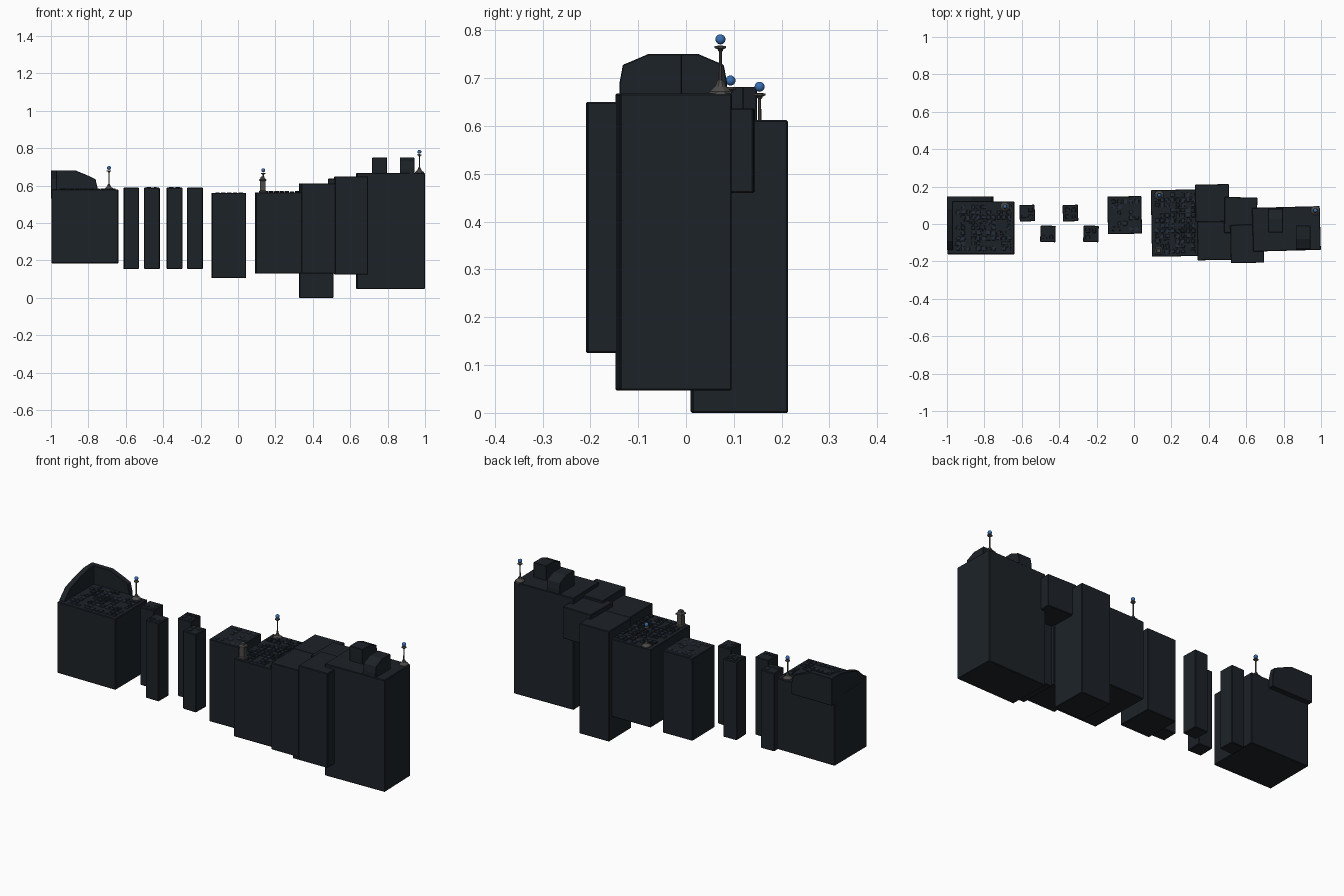
import bpy, bmesh, math, random
from mathutils import Matrix, Vector

if "Cube" in bpy.data.objects:
    bpy.data.objects.remove(bpy.data.objects["Cube"])
random.seed(4)


def mat(name, c):
    m = bpy.data.materials.new(name)
    m.diffuse_color = (*c, 1)
    m.use_nodes = True
    m.node_tree.nodes["Principled BSDF"].inputs["Base Color"].default_value = m.diffuse_color
    return m


ROCK = mat("dark_rock", (0.012, 0.016, 0.021))
TILE = mat("blue_tile", (0.018, 0.027, 0.042))
STONE = mat("grey_stone", (0.075, 0.072, 0.07))
GLOW = mat("blue_glass", (0.04, 0.16, 0.45))


def finish(bm, name, m, bevel=0):
    bmesh.ops.recalc_face_normals(bm, faces=bm.faces)
    me = bpy.data.meshes.new(name)
    bm.to_mesh(me)
    bm.free()
    me.materials.append(m)
    ob = bpy.data.objects.new(name, me)
    bpy.context.collection.objects.link(ob)
    if bevel:
        b = ob.modifiers.new("bevel", 'BEVEL')
        b.width = bevel
        b.segments = 1
    return ob


def add_box(bm, x0, x1, y0, y1, z0, z1, rot=0):
    c = Vector(((x0 + x1) / 2, (y0 + y1) / 2, (z0 + z1) / 2))
    bmesh.ops.create_cube(bm, size=1, matrix=Matrix.Translation(c) @ Matrix.Rotation(math.radians(rot), 4, 'Z')
                          @ Matrix.Diagonal((x1 - x0, y1 - y0, z1 - z0, 1)))


def block(name, *dims, rot=0):
    bm = bmesh.new()
    add_box(bm, *dims, rot)
    return finish(bm, name, ROCK, 0.003)


def prism(name, pts, a, b, axis):
    # extrude a 2D profile along x (profile in y,z) or y (profile in x,z)
    bm = bmesh.new()
    vs = [bm.verts.new((a, u, w) if axis == 'x' else (u, a, w)) for u, w in pts]
    f = bm.faces.new(vs)
    r = bmesh.ops.extrude_face_region(bm, geom=[f])
    d = Vector((b - a, 0, 0)) if axis == 'x' else Vector((0, b - a, 0))
    bmesh.ops.translate(bm, vec=d, verts=[v for v in r['geom'] if isinstance(v, bmesh.types.BMVert)])
    return finish(bm, name, ROCK, 0.002)


def stack(name, rings, sides, x, y, m):
    # stacked rings of (radius, height), rotated so four-sided ones are square-on
    bm = bmesh.new()
    loops = [[bm.verts.new((x + r * math.cos(t), y + r * math.sin(t), z))
              for t in [2 * math.pi * (i + 0.5) / sides for i in range(sides)]] for r, z in rings]
    for p, q in zip(loops, loops[1:]):
        for i in range(sides):
            j = (i + 1) % sides
            bm.faces.new((p[i], p[j], q[j], q[i]))
    bm.faces.new(loops[0])
    bm.faces.new(loops[-1])
    return finish(bm, name, m)


# Main rock blocks
block("left_platform", -0.998, -0.64, -0.162, 0.12, 0.185, 0.58)
block("middle_platform", -0.141, 0.041, -0.053, 0.148, 0.105, 0.562, rot=1)
block("paved_platform", 0.093, 0.34, -0.173, 0.183, 0.13, 0.563, rot=1)
block("deep_block", 0.327, 0.509, 0.011, 0.212, 0, 0.612, rot=1)
block("front_step", 0.338, 0.519, -0.193, 0.014, 0.13, 0.612, rot=1)
block("front_upper_step", 0.516, 0.694, -0.208, -0.003, 0.125, 0.65, rot=1)
block("hanging_block", 0.483, 0.658, -0.05, 0.143, 0.46, 0.637, rot=-1)
block("right_platform", 0.634, 0.996, -0.143, 0.091, 0.047, 0.668, rot=1.5)

# Stepping pillars
for i, x in enumerate((-0.571, -0.46, -0.34, -0.23)):
    y = 0.058 if i % 2 == 0 else -0.053
    block("stepping_pillar", x - 0.041, x + 0.041, y - 0.044, y + 0.044, 0.155, 0.589, rot=(2, -1)[i % 2])

# Corner wall around the back left of the left platform
prism("back_wall", [(-1, 0.53), (-1, 0.682), (-0.87, 0.682), (-0.8, 0.653), (-0.762, 0.635),
                    (-0.75, 0.585), (-0.75, 0.53)], 0.118, 0.148, 'y')
prism("side_wall", [(0.148, 0.56), (0.148, 0.682), (0.08, 0.682), (0.0, 0.665), (-0.09, 0.635),
                    (-0.14, 0.585), (-0.14, 0.56)], -1, -0.968, 'x')

# Two rounded rocks on the right platform, opposite ways round
arch = [(-0.008, 0.66), (-0.139, 0.66), (-0.139, 0.69), (-0.132, 0.728), (-0.117, 0.734),
        (-0.08, 0.75), (-0.008, 0.75)]
prism("rounded_rock_front", arch, 0.865, 0.943, 'x')
prism("rounded_rock_back", [(-0.053 - y, z) for y, z in arch], 0.717, 0.797, 'x')


# Uneven paving on top of platforms
def paving(name, x0, x1, y0, y1, z, keep, m, high=0.006):
    bm = bmesh.new()
    s = 0.026
    nx, ny = int((x1 - x0) / s), int((y1 - y0) / s)
    for i in range(nx):
        for j in range(ny):
            if random.random() > keep:
                continue
            cx, cy = x0 + (i + 0.5) * (x1 - x0) / nx, y0 + (j + 0.5) * (y1 - y0) / ny
            w, d = random.uniform(0.008, 0.0125), random.uniform(0.008, 0.0125)
            add_box(bm, cx - w, cx + w, cy - d, cy + d, z - 0.008, z + random.uniform(0.001, high),
                    random.uniform(-6, 6))
    finish(bm, name, m, 0.0015)


for m, k in ((TILE, 0.6), (ROCK, 0.35)):
    paving("left_paving", -0.955, -0.655, -0.145, 0.105, 0.58, k, m)
    paving("middle_paving", -0.125, 0.03, -0.04, 0.135, 0.561, k, m, 0.003)
    paving("step_paving", 0.11, 0.33, -0.16, 0.17, 0.563, k, m, 0.009)
for x, y in ((-0.571, 0.058), (-0.46, -0.053), (-0.34, 0.058), (-0.23, -0.053)):
    paving("pillar_paving", x - 0.035, x + 0.035, y - 0.035, y + 0.035, 0.589, 0.6, ROCK, 0.004)

# Lamp posts: flared foot, thin pole, capital and glass ball
for x, y, z, h in ((-0.69, 0.093, 0.58, 0.115), (0.135, 0.154, 0.562, 0.12), (0.97, 0.072, 0.668, 0.113)):
    t = z + h
    stack("lamp_foot", [(0.026, z - 0.002), (0.025, z + 0.004), (0.012, z + 0.015), (0.007, z + 0.026),
                        (0.0045, z + 0.028)], 8, x, y, STONE)
    stack("lamp_pole", [(0.004, z + 0.02), (0.0035, t - 0.026), (0.006, t - 0.023), (0.006, t - 0.021),
                        (0.013, t - 0.018), (0.013, t - 0.014), (0.004, t - 0.013)], 8, x, y, STONE)
    bm = bmesh.new()
    bmesh.ops.create_uvsphere(bm, u_segments=16, v_segments=10, radius=0.0105,
                              matrix=Matrix.Translation((x, y, t)))
    for f in bm.faces:
        f.smooth = True
    finish(bm, "lamp_ball", GLOW)

# Small stone shrine at the front of the paved platform
z = 0.56
stack("stone_shrine", [(0.027, z), (0.027, z + 0.01), (0.021, z + 0.014), (0.02, z + 0.064), (0.027, z + 0.067),
                       (0.027, z + 0.073), (0.016, z + 0.08), (0.014, z + 0.089)], 4, 0.132, -0.143, STONE)
